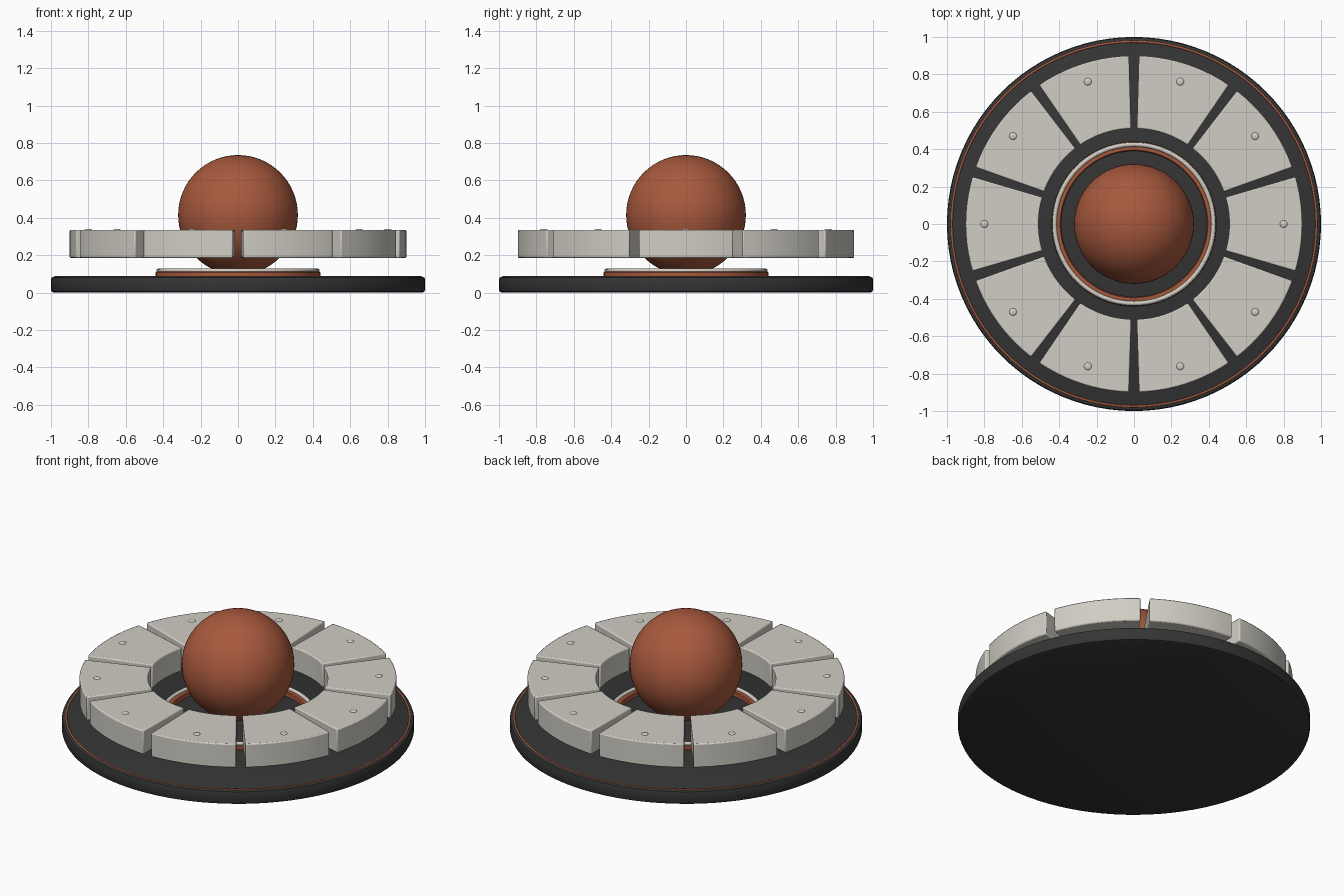
import bpy, bmesh, math
from mathutils import Matrix

cube = bpy.data.objects.get("Cube")
if cube:
    bpy.data.objects.remove(cube, do_unlink=True)


def material(name, rgb):
    m = bpy.data.materials.new(name)
    m.use_nodes = True
    m.diffuse_color = (*rgb, 1)
    m.node_tree.nodes["Principled BSDF"].inputs["Base Color"].default_value = (*rgb, 1)
    return m


charcoal = material("charcoal", (0.035, 0.035, 0.035))
rust = material("rust_orange", (0.39, 0.1, 0.046))
stone = material("pale_stone", (0.63, 0.61, 0.55))


def finish(name, bm, mat, angle=35):
    bmesh.ops.recalc_face_normals(bm, faces=bm.faces)
    mesh = bpy.data.meshes.new(name)
    bm.to_mesh(mesh)
    bm.free()
    mesh.materials.append(mat)
    ob = bpy.data.objects.new(name, mesh)
    bpy.context.collection.objects.link(ob)
    bpy.ops.object.select_all(action='DESELECT')
    ob.select_set(True)
    bpy.context.view_layer.objects.active = ob
    bpy.ops.object.shade_smooth_by_angle(angle=math.radians(angle))
    return ob


def lathe(name, profile, mat, closed=False, steps=96):
    """Revolve a radius/height profile about the vertical axis."""
    bm = bmesh.new()
    verts = [bm.verts.new((r, 0, z)) for r, z in profile]
    edges = [bm.edges.new(p) for p in zip(verts, verts[1:])]
    if closed:
        edges.append(bm.edges.new((verts[-1], verts[0])))
    bmesh.ops.spin(bm, geom=verts + edges, cent=(0, 0, 0), axis=(0, 0, 1),
                   angle=math.tau, steps=steps)
    bmesh.ops.remove_doubles(bm, verts=bm.verts, dist=1e-5)
    return finish(name, bm, mat)


def hoop(name, radius, thick, z, mat):
    ring = [math.tau * i / 12 for i in range(12)]
    lathe(name, [(radius + thick * math.cos(a), z + thick * math.sin(a)) for a in ring],
          mat, closed=True)


# Base disc with softened rims and an inlaid trim line
lathe("base_disc", [(0, 0), (0.985, 0), (0.996, 0.005), (1, 0.015), (1, 0.07),
                    (0.996, 0.08), (0.985, 0.085), (0, 0.085)], charcoal)
hoop("edge_trim", 0.975, 0.006, 0.083, rust)

# Socket ring around the ball
lathe("socket_ring", [(0.39, 0.08), (0.44, 0.08), (0.44, 0.108), (0.435, 0.113),
                      (0.395, 0.113), (0.39, 0.108)], rust, closed=True)
hoop("socket_hoop", 0.425, 0.012, 0.116, stone)

# Central ball
bm = bmesh.new()
bmesh.ops.create_uvsphere(bm, u_segments=64, v_segments=32, radius=0.32,
                          matrix=Matrix.Translation((0, 0, 0.415)))
finish("ball", bm, rust)

# Floating ring of wedge blocks, each with a small stud
COUNT, INNER, OUTER, LOW, HIGH = 10, 0.51, 0.9, 0.185, 0.335
half = math.pi / COUNT - math.radians(1.7)
for i in range(COUNT):
    mid = math.tau * i / COUNT
    arc = [mid - half + 2 * half * k / 10 for k in range(11)]
    outline = [(OUTER, a) for a in arc] + [(INNER, a) for a in reversed(arc)]
    bm = bmesh.new()
    face = bm.faces.new([bm.verts.new((r * math.cos(a), r * math.sin(a), LOW))
                         for r, a in outline])
    top = bmesh.ops.extrude_face_region(bm, geom=[face])
    bmesh.ops.translate(bm, vec=(0, 0, HIGH - LOW),
                        verts=[v for v in top["geom"] if isinstance(v, bmesh.types.BMVert)])
    block = finish(f"wedge_block_{i + 1}", bm, stone)
    bevel = block.modifiers.new("soft_edges", 'BEVEL')
    bevel.width, bevel.segments = 0.007, 2
    bevel.limit_method, bevel.angle_limit = 'ANGLE', math.radians(40)

    bm = bmesh.new()
    place = Matrix.Translation((0.8 * math.cos(mid), 0.8 * math.sin(mid), HIGH))
    bmesh.ops.create_uvsphere(bm, u_segments=16, v_segments=8, radius=0.02,
                              matrix=place @ Matrix.Diagonal((1, 1, 0.3, 1)))
    finish(f"stud_{i + 1}", bm, stone)
